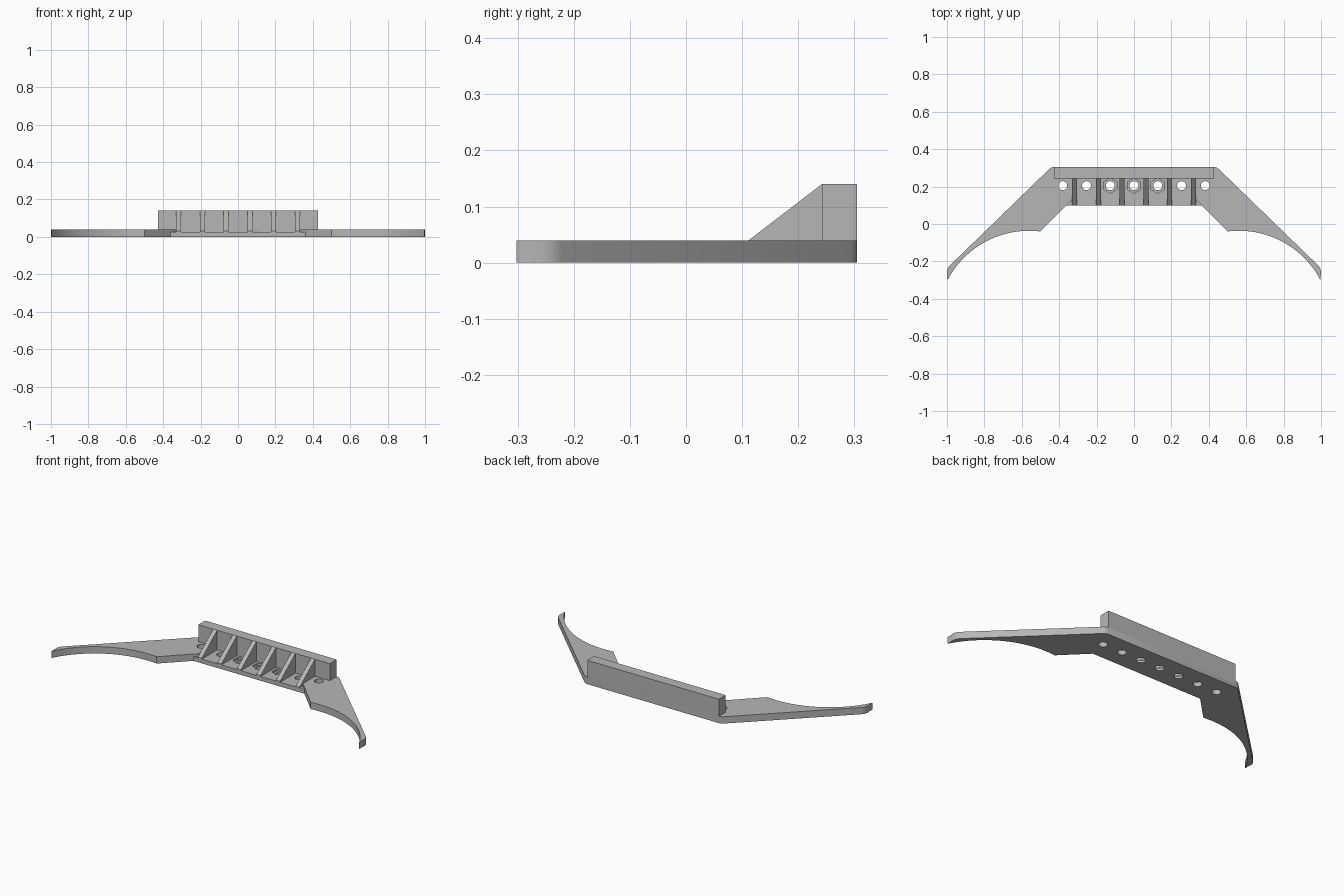
import bpy, bmesh
from math import sin, cos, pi, radians, atan2
from mathutils import Vector

cube = bpy.data.objects.get("Cube")
if cube:
    bpy.data.objects.remove(cube, do_unlink=True)

grey = bpy.data.materials.new("light grey plastic")
grey.use_nodes = True
grey.diffuse_color = (0.47, 0.47, 0.47, 1)
grey.node_tree.nodes["Principled BSDF"].inputs["Base Color"].default_value = grey.diffuse_color


def prism(name, points, offset):
    """Extrude a closed outline of 3D points along an offset."""
    bm = bmesh.new()
    face = bm.faces.new([bm.verts.new(p) for p in points])
    grown = bmesh.ops.extrude_face_region(bm, geom=[face])["geom"]
    bmesh.ops.translate(bm, vec=Vector(offset),
                        verts=[v for v in grown if isinstance(v, bmesh.types.BMVert)])
    bmesh.ops.recalc_face_normals(bm, faces=bm.faces)
    mesh = bpy.data.meshes.new(name)
    bm.to_mesh(mesh)
    bm.free()
    obj = bpy.data.objects.new(name, mesh)
    bpy.context.collection.objects.link(obj)
    mesh.materials.append(grey)
    return obj


def slab(name, outline, low, high):
    return prism(name, [(x, y, low) for x, y in outline], (0, 0, high - low))


def mirrored(half):
    """Close a right-hand outline with its mirror image."""
    return half + [(-x, y) for x, y in reversed(half)]


def ngon(cx, cy, radius, sides, turn=0):
    return [(cx + radius * cos(turn + 2 * pi * i / sides),
             cy + radius * sin(turn + 2 * pi * i / sides)) for i in range(sides)]


PLATE, FLOOR, TOP = 0.04, 0.025, 0.14
BACK, WALL, FRONT = 0.305, 0.242, 0.10
HOLE_Y, PITCH = 0.205, 0.127

# Winged base plate with a curved inner edge on each wing
cx, cy, r = 0.56, -0.53, 0.494
start = atan2(-0.305 - cy, 0.992 - cx)
end = radians(97)
arc = [(cx + r * cos(start + (end - start) * i / 24),
        cy + r * sin(start + (end - start) * i / 24)) for i in range(25)]
half = [(0.43, BACK), (0.442, 0.302), (0.452, 0.295),
        (0.985, -0.222), (0.995, -0.235), (1.0, -0.255), (0.998, -0.28)]
plate = slab("base_plate", mirrored(half + arc + [(0.36, FRONT)]), 0, PLATE)

# Cutters: sunken centre floor, bolt holes and nut pockets
cutters = [slab("floor_cutter",
                mirrored([(0.328, WALL), (0.328, 0.132), (0.36, FRONT), (0.36, 0.09)]),
                FLOOR, 0.1)]
for i in range(-3, 4):
    cutters.append(slab("bolt_hole_cutter", ngon(i * PITCH, HOLE_Y, 0.024, 24), -0.05, 0.1))
    if abs(i) < 2:
        cutters.append(slab("nut_pocket_cutter",
                            ngon(i * PITCH, HOLE_Y, 0.041, 6, pi / 2), 0.013, 0.1))
for cutter in cutters:
    cutter.hide_render = True
    cutter.hide_set(True)
    mod = plate.modifiers.new("cut", 'BOOLEAN')
    mod.operation = 'DIFFERENCE'
    mod.solver = 'EXACT'
    mod.object = cutter

# Bake the cuts and drop the cutters
graph = bpy.context.evaluated_depsgraph_get()
baked = bpy.data.meshes.new_from_object(plate.evaluated_get(graph))
plate.modifiers.clear()
plate.data = baked
for cutter in cutters:
    bpy.data.objects.remove(cutter, do_unlink=True)

# Upright wall along the back
slab("back_wall", [(-0.427, WALL), (0.427, WALL), (0.427, BACK), (-0.427, BACK)],
     PLATE - 0.02, TOP)

# Sloped ribs bracing the wall
width = 0.026
profile = [(WALL + 0.01, 0.02), (FRONT, 0.02), (FRONT, 0.031), (WALL, TOP), (WALL + 0.01, TOP)]
for i in range(6):
    x = (i - 2.5) * PITCH - width / 2
    prism("rib_%d" % (i + 1), [(x, y, z) for y, z in profile], (width, 0, 0))

# Smooth the rounded edges of the plate
bpy.ops.object.select_all(action='DESELECT')
plate.select_set(True)
bpy.context.view_layer.objects.active = plate
bpy.ops.object.shade_smooth_by_angle(angle=radians(30))
